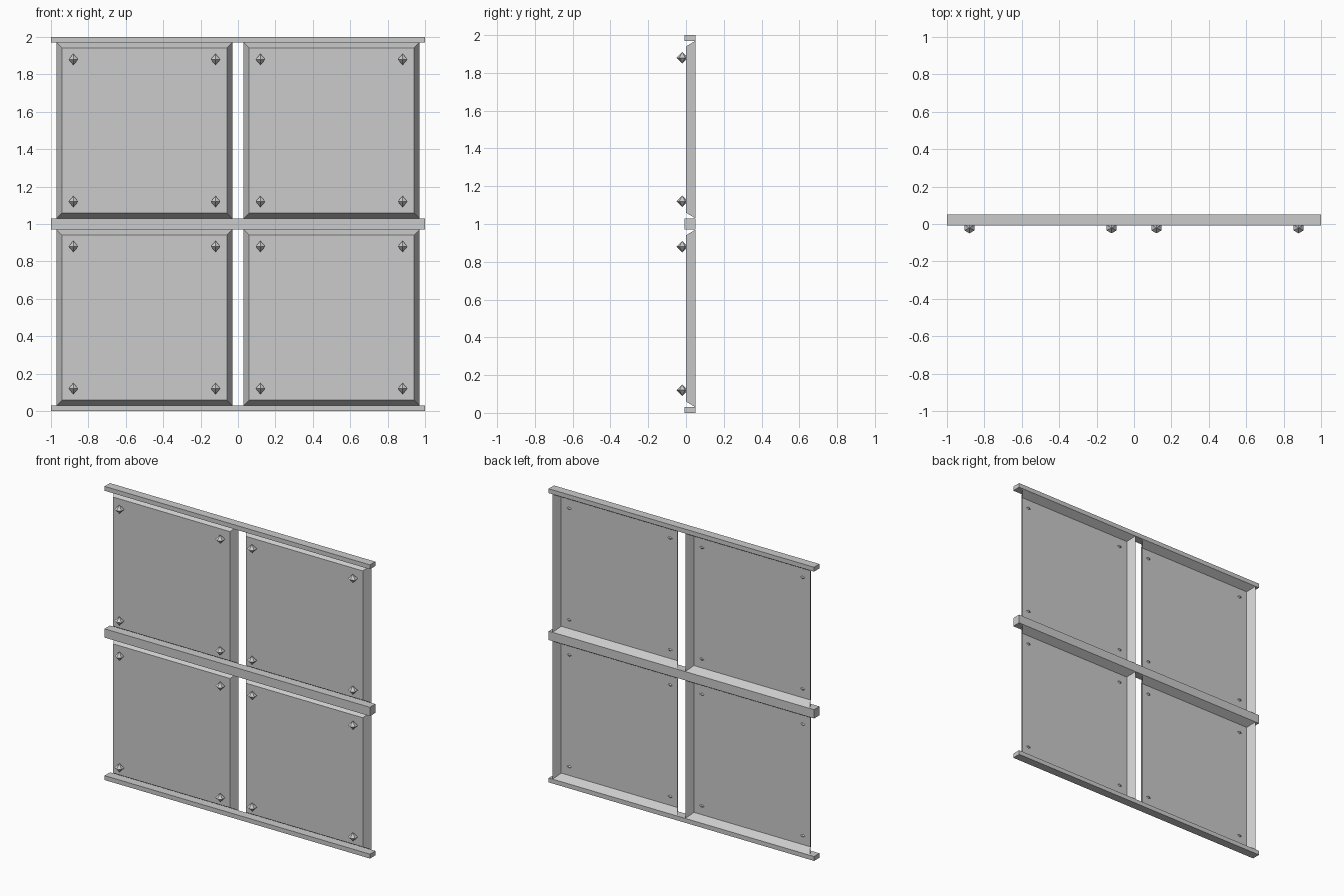
import bpy
from math import sin, cos, tau

if "Cube" in bpy.data.objects:
    bpy.data.objects.remove(bpy.data.objects["Cube"])


def add_mesh(name, verts, faces):
    mesh = bpy.data.meshes.new(name)
    mesh.from_pydata(verts, [], faces)
    mesh.update()
    obj = bpy.data.objects.new(name, mesh)
    bpy.context.collection.objects.link(obj)
    return obj


def panel(cx, cz):
    # Thin tray, open at the back, with flanges splayed outwards
    verts = []
    for half, y in ((0.44, 0.0), (0.47, 0.05)):
        for sx, sz in ((-1, -1), (1, -1), (1, 1), (-1, 1)):
            verts.append((cx + sx * half, y, cz + sz * half))
    faces = [(0, 1, 2, 3)]
    for i in range(4):
        j = (i + 1) % 4
        faces.append((j, i, i + 4, j + 4))
    add_mesh("panel", verts, faces)


def rail(name, z0, z1):
    bpy.ops.mesh.primitive_cube_add(size=1, location=(0, 0.021, (z0 + z1) / 2))
    obj = bpy.context.object
    obj.name = name
    obj.scale = (2, 0.058, z1 - z0)


def stud(cx, cz, radius=0.03, sides=6):
    # Faceted double pyramid, partly sunk through the panel
    cy = -0.02
    verts = [(cx + radius * sin(tau * i / sides),
              cy - radius * cos(tau * i / sides), cz) for i in range(sides)]
    verts += [(cx, cy, cz + radius), (cx, cy, cz - radius)]
    faces = []
    for i in range(sides):
        j = (i + 1) % sides
        faces += [(i, j, sides), (j, i, sides + 1)]
    add_mesh("stud", verts, faces)


# Four panels with a stud near each corner
for cx in (-0.5, 0.5):
    for cz in (0.5, 1.5):
        panel(cx, cz)
        for dx in (-0.38, 0.38):
            for dz in (-0.38, 0.38):
                stud(cx + dx, cz + dz)

# Horizontal rails
rail("bottom_rail", 0.0, 0.03)
rail("middle_rail", 0.97, 1.03)
rail("top_rail", 1.97, 2.0)
